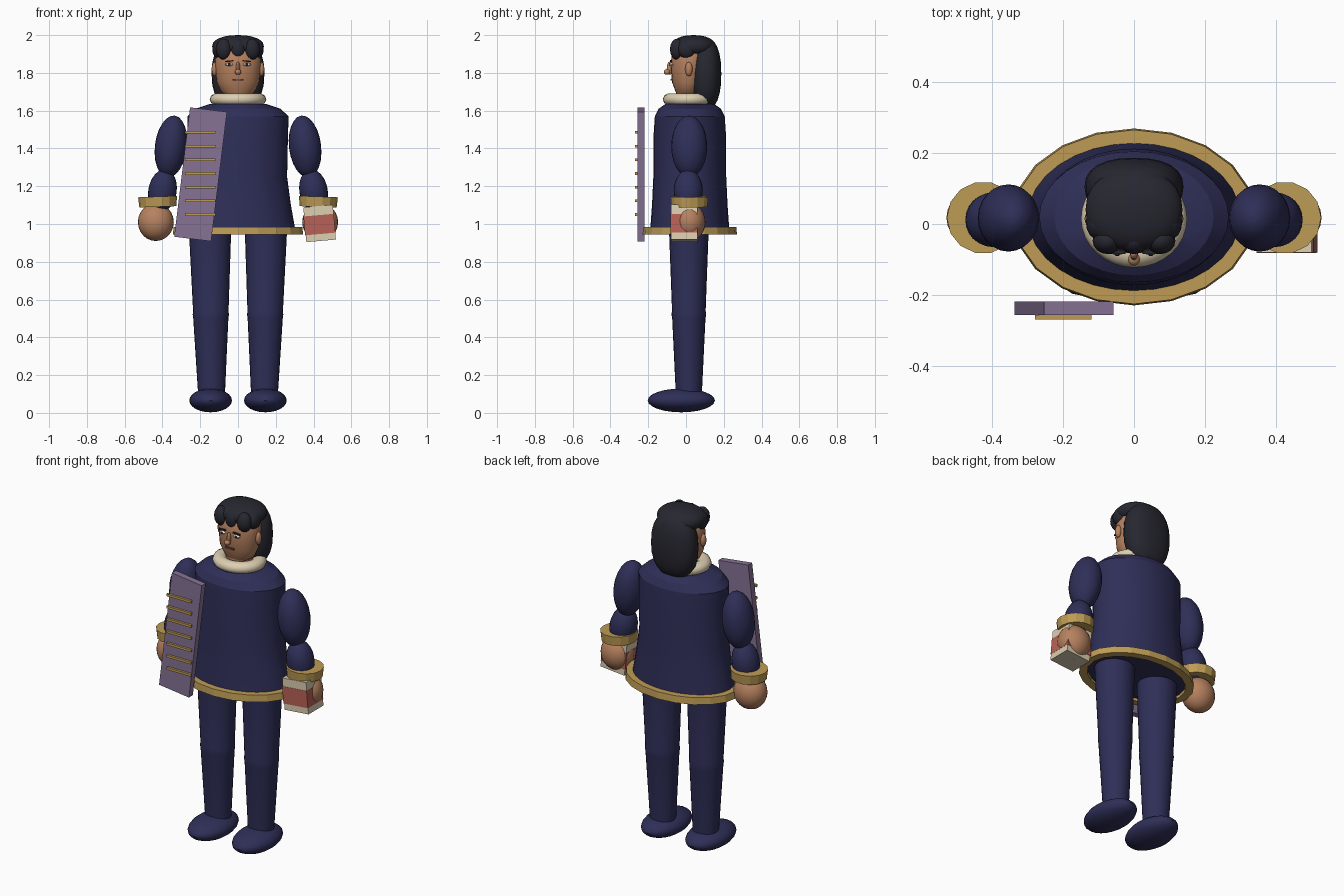
import bpy, bmesh, math
from mathutils import Matrix, Vector

if "Cube" in bpy.data.objects:
    bpy.data.objects.remove(bpy.data.objects["Cube"], do_unlink=True)


def material(name, r, g, b):
    m = bpy.data.materials.new(name)
    m.use_nodes = True
    m.diffuse_color = (r, g, b, 1)
    m.node_tree.nodes["Principled BSDF"].inputs["Base Color"].default_value = (r, g, b, 1)
    return m


navy = material("navy cloth", .028, .028, .098)
hair = material("black hair", .02, .02, .03)
gold = material("gold trim", .51, .33, .09)
skin = material("skin", .47, .22, .115)
cream = material("cream", .72, .62, .44)
purple = material("purple panel", .24, .17, .30)
red = material("red band", .48, .12, .095)
white = material("eye white", .75, .75, .72)
lip = material("lip brown", .2, .07, .05)


def finish(bm, name, mat, smooth=None):
    bmesh.ops.recalc_face_normals(bm, faces=bm.faces)
    mesh = bpy.data.meshes.new(name)
    bm.to_mesh(mesh)
    bm.free()
    mesh.materials.append(mat)
    ob = bpy.data.objects.new(name, mesh)
    bpy.context.collection.objects.link(ob)
    if smooth:
        bpy.ops.object.select_all(action="DESELECT")
        ob.select_set(True)
        bpy.context.view_layer.objects.active = ob
        bpy.ops.object.shade_smooth_by_angle(angle=math.radians(smooth))
    return ob


def place(center, tilt=0):
    return Matrix.Translation(center) @ Matrix.Rotation(math.radians(tilt), 4, "Y")


def ellipsoid(name, center, radii, mat, tilt=0, boxy=1, n=24):
    """Squashed ball; boxy below 1 makes it squarer."""
    bm = bmesh.new()
    bmesh.ops.create_uvsphere(bm, u_segments=n, v_segments=n // 2, radius=1)
    for v in bm.verts:
        v.co = Vector([math.copysign(abs(c) ** boxy, c) * r for c, r in zip(v.co, radii)])
    bm.transform(place(center, tilt))
    return finish(bm, name, mat, 40)


def box(name, center, size, mat, tilt=0):
    bm = bmesh.new()
    bmesh.ops.create_cube(bm, size=1)
    bm.transform(place(center, tilt) @ Matrix.Diagonal((*size, 1)))
    return finish(bm, name, mat)


def loft(name, rings, mat, n=24, closed=False, smooth=30, center=(0, 0, 0), tilt=0):
    """Stack elliptical rings (z, rx, ry, cx, cy); closed joins the last ring to the first."""
    bm = bmesh.new()
    loops = []
    for z, rx, ry, cx, cy in rings:
        angles = [2 * math.pi * i / n for i in range(n)]
        loops.append([bm.verts.new((cx + rx * math.cos(a), cy + ry * math.sin(a), z)) for a in angles])
    pairs = list(zip(loops, loops[1:]))
    if closed:
        pairs.append((loops[-1], loops[0]))
    else:
        bm.faces.new(loops[0])
        bm.faces.new(loops[-1])
    for lo, hi in pairs:
        for i in range(n):
            j = (i + 1) % n
            bm.faces.new((lo[i], lo[j], hi[j], hi[i]))
    bm.transform(place(center, tilt))
    return finish(bm, name, mat, smooth)


# Tunic with a gold hem ring
CY = .02
tunic = [(.96, .305, .21), (1.1, .28, .2), (1.25, .26, .193), (1.45, .264, .193),
         (1.57, .268, .185), (1.61, .225, .165), (1.635, .15, .13)]
loft("tunic", [(z, rx, ry, 0, CY) for z, rx, ry in tunic], navy, n=32, smooth=20)
hem = [(.945, .30, .205), (.945, .345, .25), (.985, .34, .246), (.985, .295, .2)]
loft("tunic_hem", [(z, rx, ry, 0, CY) for z, rx, ry in hem], gold, n=20, closed=True, smooth=None)

# Legs, feet, arms and hands on both sides
for side, s in (("left", 1), ("right", -1)):
    leg = [(.08, .07, .068, .14), (.5, .093, .088, .144), (.52, .096, .092, .144),
           (.54, .094, .089, .144), (.97, .112, .105, .148)]
    loft(side + "_leg", [(z, rx, ry, s * cx, .015) for z, rx, ry, cx in leg], navy)
    ellipsoid(side + "_foot", (s * .145, -.025, .066), (.113, .178, .063), navy)
    ellipsoid(side + "_upper_arm", (s * .355, .017, 1.41), (.085, .095, .165), navy, tilt=-s * 7)
    ellipsoid(side + "_forearm", (s * .4, .012, 1.175), (.075, .077, .115), navy, tilt=-s * 10)
    loft(side + "_cuff", [(-.027, .098, .098, 0, 0), (.027, .103, .102, 0, 0)], gold, n=14,
         smooth=None, center=(s * .425, .018, 1.118), tilt=s * 2)
    ellipsoid(side + "_hand", (s * .435, .018, 1.01), (.095, .085, .1), skin)

# Banded block in the left hand
block = (.432, -.01, 1.003)
box("hand_block", block, (.157, .14, .185), cream, tilt=-5)
box("hand_block_band", (.431, -.01, .997), (.161, .144, .1), red, tilt=-5)

# Leaning panel with gold bars
box("chest_panel", (-.198, -.238, 1.263), (.197, .037, .69), purple, tilt=7)
for i in range(7):
    box(f"panel_bar_{i + 1}", (-.2, -.264, 1.05 + i * .0725), (.16, .013, .014), gold)

# Collar ring and neck
collar = []
for i in range(10):
    a = 2 * math.pi * i / 10
    grow = .04 * math.cos(a)
    collar.append((1.66 + .033 * math.sin(a), .11 + grow, .098 + grow, 0, .015))
loft("collar", collar, cream, n=32, closed=True, smooth=50)
loft("neck", [(1.6, .075, .07, 0, .015), (1.73, .07, .065, 0, .015)], skin)

# Head
head = [(1.675, .055, .045, 0), (1.70, .09, .067, .012), (1.75, .112, .086, .012),
        (1.85, .123, .1, .018), (1.92, .115, .095, .025), (1.97, .06, .05, .03)]
loft("head", [(z, rx, ry, 0, cy) for z, rx, ry, cy in head], skin, smooth=50)
ellipsoid("nose_bridge", (0, -.085, 1.825), (.011, .017, .035), skin, n=12)
ellipsoid("nose_tip", (0, -.1, 1.805), (.017, .018, .015), skin, n=12)
box("mouth", (0, -.077, 1.763), (.058, .01, .009), lip)
for side, s in (("left", 1), ("right", -1)):
    ellipsoid(side + "_ear", (s * .124, .015, 1.82), (.016, .02, .038), skin, n=12)
    ellipsoid(side + "_eye", (s * .047, -.077, 1.845), (.021, .011, .009), white, n=12)
    ellipsoid(side + "_pupil", (s * .047, -.087, 1.845), (.007, .004, .008), hair, n=12)
    box(side + "_brow", (s * .047, -.08, 1.862), (.045, .01, .007), hair, tilt=s * 5)

# Hair: crown, long back and fringe lobes
ellipsoid("hair_crown", (0, .04, 1.94), (.137, .115, .06), hair, boxy=.9)
ellipsoid("hair_back", (0, .105, 1.795), (.14, .082, .19), hair, boxy=.85)
for i, x in enumerate((-.075, 0, .075)):
    ellipsoid(f"fringe_{i + 1}", (x, -.047, 1.925), (.042, .038, .056), hair, n=16)
for side, s in (("left", 1), ("right", -1)):
    ellipsoid(side + "_temple_hair", (s * .1, .005, 1.925), (.036, .05, .05), hair, n=16)
